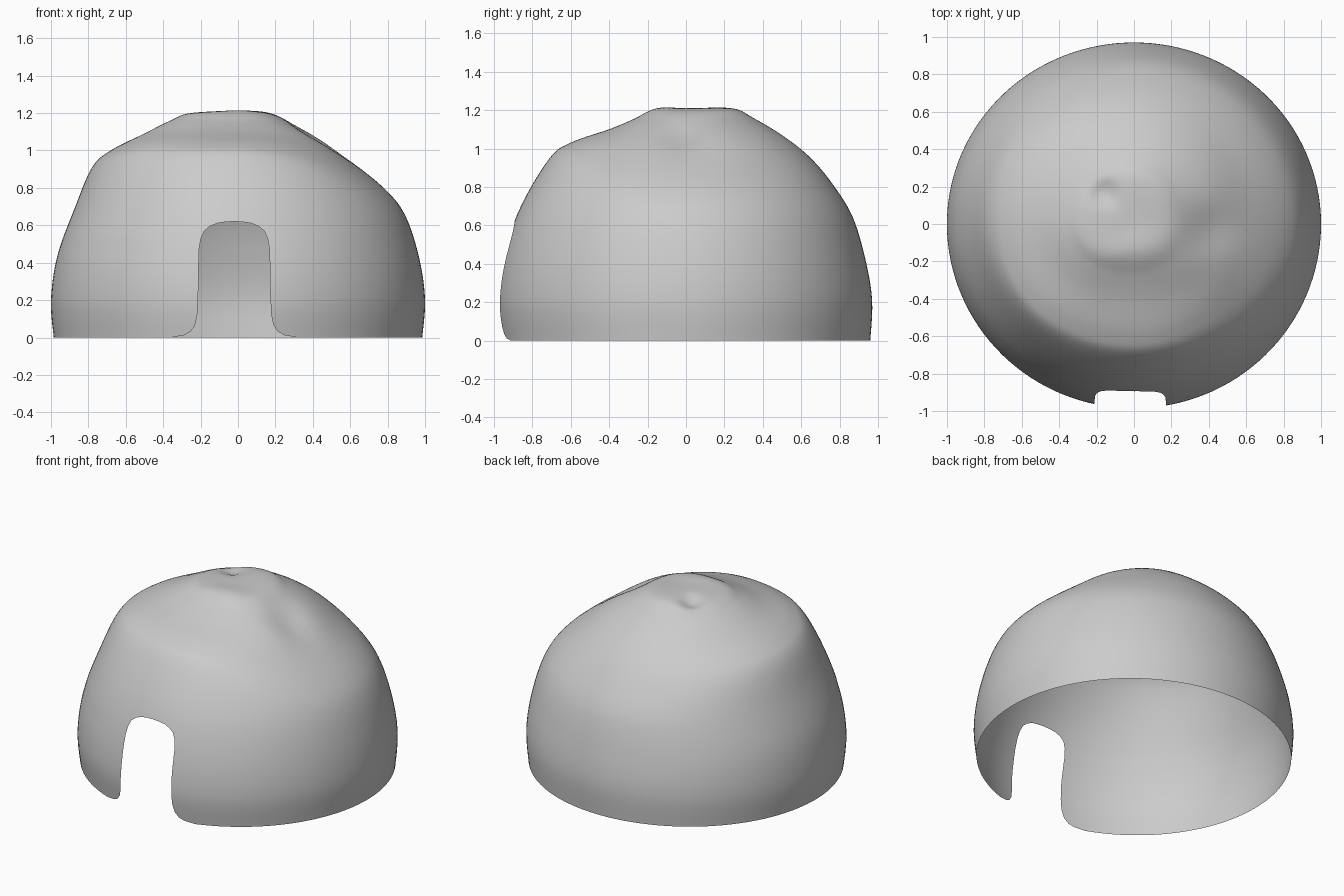
import bpy, bmesh, math

if "Cube" in bpy.data.objects:
    bpy.data.objects.remove(bpy.data.objects["Cube"])

# Height profiles (radius, z) from crown to base for four directions
RIGHT = [(0, 1.21), (.17, 1.20), (.30, 1.15), (.45, 1.07), (.60, .95),
         (.80, .78), (.90, .64), (.97, .42), (1, .20), (.985, 0)]
BACK = [(0, 1.21), (.24, 1.21), (.35, 1.16), (.50, 1.07), (.64, .96),
        (.76, .82), (.87, .64), (.94, .40), (.97, .20), (.96, 0)]
LEFT = [(0, 1.21), (.25, 1.20), (.36, 1.16), (.50, 1.09), (.68, 1.0),
        (.78, .91), (.87, .70), (.965, .44), (1, .20), (.985, 0)]
FRONT = [(0, 1.21), (.15, 1.21), (.28, 1.15), (.40, 1.10), (.60, 1.03),
         (.71, .95), (.86, .70), (.95, .44), (.985, .20), (.965, 0)]
SIDES = [RIGHT, BACK, LEFT, FRONT]
# Dents and swells: x, y, width, height change
DENTS = [(.42, -.03, .10, -.04), (-.16, .17, .05, -.035), (-.5, -.5, .2, .02)]
COLS, ROWS = 128, 63


def spline(a, b, c, d, u):
    return .5 * (2*b + (c-a)*u + (2*a-5*b+4*c-d)*u*u + (3*b-a-3*c+d)*u**3)


def along(profile, t):
    i = min(int(t), len(profile) - 2)
    p = [profile[max(0, min(len(profile) - 1, i + k))] for k in (-1, 0, 1, 2)]
    if i == 0:
        p[0] = (-p[2][0], p[2][1])
    return [spline(*[q[k] for q in p], t - i) for k in (0, 1)]


def dome_point(col, row):
    quarter = 4 * col / COLS
    k = int(quarter)
    w = (1 - math.cos(math.pi * (quarter - k))) / 2
    t = 9 * row / ROWS
    a, b = along(SIDES[k], t), along(SIDES[(k + 1) % 4], t)
    r, z = [p * (1 - w) + q * w for p, q in zip(a, b)]
    ang = 2 * math.pi * col / COLS
    x, y = r * math.cos(ang), r * math.sin(ang)
    if z > .5:
        for dx, dy, s, h in DENTS:
            z += h * math.exp(-((x - dx)**2 + (y - dy)**2) / (2 * s * s))
    return x, y, z


def make_object(name, bm):
    bmesh.ops.recalc_face_normals(bm, faces=bm.faces)
    mesh = bpy.data.meshes.new(name)
    bm.to_mesh(mesh)
    bm.free()
    ob = bpy.data.objects.new(name, mesh)
    bpy.context.collection.objects.link(ob)
    return ob


# Dome shell, temporarily closed underneath
bm = bmesh.new()
top = bm.verts.new(dome_point(0, 0))
rings = [[bm.verts.new(dome_point(c, r)) for c in range(COLS)]
         for r in range(1, ROWS + 1)]
for c in range(COLS):
    d = (c + 1) % COLS
    bm.faces.new((top, rings[0][c], rings[0][d]))
    for a, b in zip(rings, rings[1:]):
        bm.faces.new((a[c], b[c], b[d], a[d]))
bm.faces.new(rings[-1])
dome = make_object("dome_shell", bm)

# Doorway cutter: arch with flared foot, mirrored about x = -0.02
half = [(.33, -.2), (.33, .002), (.27, .012), (.235, .03), (.21, .065), (.198, .12),
        (.194, .2), (.191, .3), (.19, .40), (.187, .48), (.178, .53),
        (.16, .57), (.13, .595), (.09, .611), (.045, .618)]
outline = [(x - .02, z) for x, z in half] + [(-.02, .62)]
outline += [(-x - .02, z) for x, z in reversed(half)]
bm = bmesh.new()
near, far = [[bm.verts.new((x, y, z)) for x, z in outline] for y in (-1.5, -.5)]
n = len(outline)
bm.faces.new(near)
bm.faces.new(far)
for i in range(n):
    j = (i + 1) % n
    bm.faces.new((near[i], near[j], far[j], far[i]))
cutter = make_object("doorway_cutter", bm)
cutter.hide_render = True

# Cut the doorway
mod = dome.modifiers.new("doorway", 'BOOLEAN')
mod.operation = 'DIFFERENCE'
mod.solver = 'EXACT'
mod.object = cutter
bpy.ops.object.select_all(action='DESELECT')
bpy.context.view_layer.objects.active = dome
dome.select_set(True)
bpy.ops.object.modifier_apply(modifier="doorway")
bpy.data.objects.remove(cutter)

# Open the base and remove the cutter walls, leaving a thin shell
bm = bmesh.new()
bm.from_mesh(dome.data)
bm.normal_update()
extra = []
for f in bm.faces:
    c = f.calc_center_median()
    base = f.normal.z < -.9
    wall = abs(c.x) < .4 and c.y < -.45 and c.z < .64 and f.normal.y > -.5
    back = abs(c.y + .5) < .01 and abs(c.x) < .4 and c.z < .64
    if base or wall or back:
        extra.append(f)
bmesh.ops.delete(bm, geom=extra, context='FACES')
bm.to_mesh(dome.data)
bm.free()
bpy.ops.object.shade_smooth_by_angle(angle=math.radians(40))
